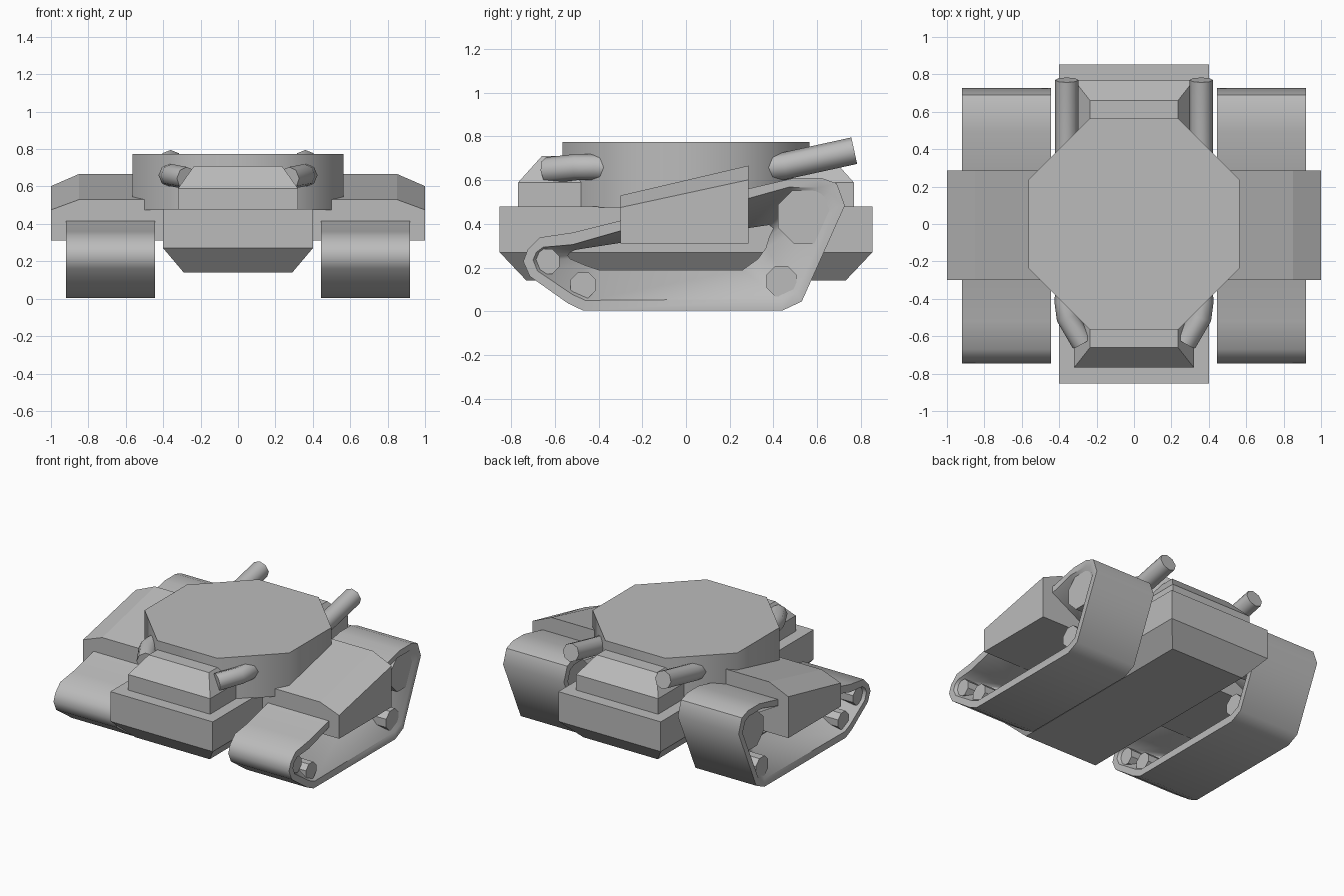
import bpy, bmesh, math
from mathutils import Vector

cube = bpy.data.objects.get("Cube")
if cube:
    bpy.data.objects.remove(cube, do_unlink=True)

grey = bpy.data.materials.new("plain_grey")
grey.use_nodes = True
COLOUR = (0.5, 0.5, 0.5, 1)
grey.diffuse_color = COLOUR
grey.node_tree.nodes["Principled BSDF"].inputs["Base Color"].default_value = COLOUR


def finish(obj, smooth=None):
    obj.data.materials.clear()
    obj.data.materials.append(grey)
    if smooth:
        bpy.ops.object.select_all(action='DESELECT')
        obj.select_set(True)
        bpy.context.view_layer.objects.active = obj
        bpy.ops.object.shade_smooth_by_angle(angle=math.radians(smooth))
    return obj


def loft(name, rings, smooth=None, closed=False):
    """Join rings of equal length with quads; cap the ends or close into a tube."""
    bm = bmesh.new()
    loops = [[bm.verts.new(p) for p in ring] for ring in rings]
    pairs = list(zip(loops, loops[1:]))
    if closed:
        pairs.append((loops[-1], loops[0]))
    else:
        bm.faces.new(loops[0])
        bm.faces.new(loops[-1])
    n = len(loops[0])
    for a, b in pairs:
        for i in range(n):
            j = (i + 1) % n
            bm.faces.new((a[i], a[j], b[j], b[i]))
    bmesh.ops.recalc_face_normals(bm, faces=bm.faces)
    mesh = bpy.data.meshes.new(name)
    bm.to_mesh(mesh)
    bm.free()
    obj = bpy.data.objects.new(name, mesh)
    bpy.context.collection.objects.link(obj)
    return finish(obj, smooth)


def rect(x, y, z):
    return [(-x, -y, z), (x, -y, z), (x, y, z), (-x, y, z)]


def octagon(a, b, z):
    return [(b, -a, z), (a, -b, z), (a, b, z), (b, a, z),
            (-b, a, z), (-a, b, z), (-a, -b, z), (-b, -a, z)]


def side_ring(profile, x):
    return [(x, y, z) for y, z in profile]


# Hull, upper deck and turret
loft("hull", [rect(.29, .73, .14), rect(.4, .853, .27), rect(.4, .853, .48)])
loft("upper_deck", [rect(.32, .768, .48), rect(.32, .768, .59), rect(.235, .66, .71)])
loft("turret", [octagon(.565, .235, .475), octagon(.565, .235, .775)], smooth=50)

# Track loop: outer tread, rim opening and narrower opening halfway through
tread = [(-.47, .003), (.44, .003), (.53, .045), (.727, .484), (.69, .585), (.62, .61),
         (.495, .61), (.28, .56), (-.3, .415), (-.52, .36), (-.67, .338),
         (-.724, .283), (-.745, .228), (-.715, .16), (-.54, .036)]
opening = [(-.46, .05), (.44, .057), (.505, .087), (.682, .475), (.655, .545), (.61, .566),
           (.47, .568), (.28, .515), (-.3, .368), (-.52, .305), (-.655, .293),
           (-.685, .27), (-.7, .235), (-.68, .185), (-.52, .077)]
waist = [(-.4, .19), (.26, .19), (.33, .24), (.365, .29), (.38, .34), (.4, .38),
         (.38, .395), (.28, .38), (-.3, .313), (-.45, .29), (-.51, .28),
         (-.53, .27), (-.54, .255), (-.53, .24), (-.46, .21)]
# Wheels: y, z, radius
wheels = {"front_idler": (-.637, .228, .063), "front_road_wheel": (-.47, .12, .063),
          "rear_road_wheel": (.437, .137, .075), "drive_wheel": (.545, .435, .135)}


def gun(name, points, radius):
    curve = bpy.data.curves.new(name, 'CURVE')
    curve.dimensions = '3D'
    curve.bevel_depth = radius
    curve.bevel_resolution = 2
    curve.use_fill_caps = True
    spline = curve.splines.new('POLY')
    spline.points.add(len(points) - 1)
    for p, co in zip(spline.points, points):
        p.co = (*co, 1)
    obj = bpy.data.objects.new(name, curve)
    bpy.context.collection.objects.link(obj)
    bpy.ops.object.select_all(action='DESELECT')
    obj.select_set(True)
    bpy.context.view_layer.objects.active = obj
    bpy.ops.object.convert(target='MESH')
    finish(bpy.context.view_layer.objects.active, smooth=50)


for side, s in (("left", 1), ("right", -1)):
    loft(side + "_track", [side_ring(tread, s * .445), side_ring(tread, s * .92),
                           side_ring(opening, s * .92), side_ring(waist, s * .683),
                           side_ring(opening, s * .445)], smooth=48, closed=True)
    for name, (y, z, r) in wheels.items():
        ring = [(y + r * math.cos(math.tau * (k + .5) / 8),
                 z + r * math.sin(math.tau * (k + .5) / 8)) for k in range(8)]
        loft(f"{side}_{name}", [side_ring(ring, s * .465), side_ring(ring, s * .9)])

    # Sloped side pod over the track
    def pod_end(y, top, edge):
        return [(s * x, y, z) for x, z in
                ((.35, .31), (1, .31), (1, edge), (.85, top), (.35, top))]
    loft(side + "_pod", [pod_end(-.3, .53, .475), pod_end(.287, .667, .602)])

    # Bent front gun and raised rear gun
    gun(side + "_front_gun", [(s * .36, -.3, .655), (s * .365, -.42, .66),
                              (s * .355, -.5, .66), (s * .275, -.635, .645)], .06)
    gun(side + "_rear_gun", [(s * .36, .3, .65), (s * .36, .45, .665),
                             (s * .36, .77, .735)], .062)
